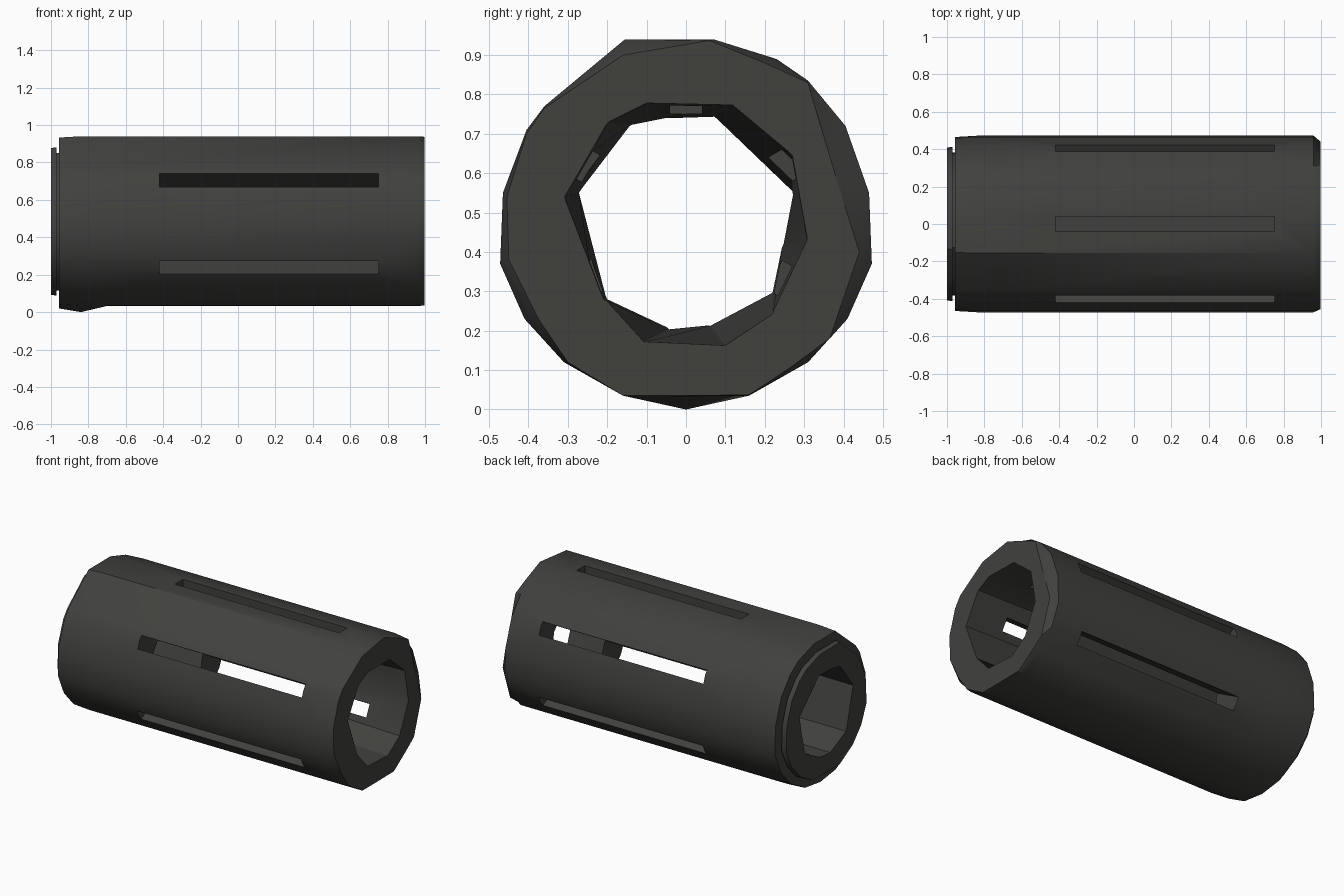
import bpy, bmesh, math
from mathutils import Matrix, Vector

if "Cube" in bpy.data.objects:
    bpy.data.objects.remove(bpy.data.objects["Cube"])

CZ = 0.472  # height of the tube axis

# cross-sections as (y, z), seen from the right end
BODY = [(-.155, .94), (.07, .94), (.23, .89), (.31, .835), (.405, .72), (.465, .55),
        (.472, .37), (.41, .23), (.31, .12), (.16, .035), (0, .033), (-.16, .035),
        (-.31, .12), (-.41, .23), (-.472, .37), (-.465, .55), (-.405, .71), (-.36, .77)]
MOUTH = [(-.16, .90), (.06, .937), (.2, .88), (.31, .83), (.345, .71), (.39, .56),
         (.44, .40), (.365, .18), (.27, .11), (.16, .037), (0, .035), (-.16, .035),
         (-.30, .12), (-.375, .23), (-.45, .38), (-.455, .54), (-.405, .70), (-.36, .765)]
BORE_RIGHT = [(-.2, .73), (-.1, .78), (.12, .775), (.27, .65), (.31, .43),
              (.22, .24), (.1, .16), (-.11, .17), (-.21, .28), (-.31, .54)]
BORE_LEFT = [(-.14, .72), (-.05, .738), (.07, .742), (.27, .55), (.245, .42),
             (.22, .3), (.06, .215), (-.04, .205), (-.2, .28), (-.27, .55)]


def scaled(ring, s):
    return [(y * s, CZ + (z - CZ) * s) for y, z in ring]


def with_bottom(ring, z):
    return [(y, z if y == 0 else h) for y, h in ring]


def loft(name, sections):
    bm = bmesh.new()
    rings = [[bm.verts.new((x, y, z)) for y, z in ring] for x, ring in sections]
    n = len(rings[0])
    for a, b in zip(rings, rings[1:]):
        for i in range(n):
            bm.faces.new((a[i], a[(i + 1) % n], b[(i + 1) % n], b[i]))
    bm.faces.new(rings[0])
    bm.faces.new(rings[-1])
    bmesh.ops.recalc_face_normals(bm, faces=bm.faces)
    return finish(name, bm)


def finish(name, bm):
    me = bpy.data.meshes.new(name)
    bm.to_mesh(me)
    bm.free()
    ob = bpy.data.objects.new(name, me)
    bpy.context.collection.objects.link(ob)
    return ob


# outer sleeve with the small collar and groove at the left end
sleeve = loft("sleeve", [
    (-1.0, scaled(BODY, .865)),
    (-.97, scaled(BODY, .875)),
    (-.97, scaled(BODY, .81)),
    (-.958, scaled(BODY, .81)),
    (-.958, with_bottom(scaled(BODY, .985), .02)),
    (-.84, with_bottom(BODY, 0)),
    (-.70, BODY),
    (.96, BODY),
    (.998, MOUTH),
])

# tapered bore cutter
bore = loft("bore_cutter", [(-1.1, BORE_LEFT), (1.1, BORE_RIGHT)])

# five radial slot cutters, none underneath
bm = bmesh.new()
for deg in (-30, 30, 90, 150, 210):
    m = (Matrix.Translation((.165, 0, CZ)) @ Matrix.Rotation(math.radians(deg), 4, 'X')
         @ Matrix.Translation((0, .40, 0)) @ Matrix.Diagonal((1.17, .44, .082, 1)))
    bmesh.ops.create_cube(bm, size=1, matrix=m)
slots = finish("slot_cutter", bm)

# cut, then remove the cutters
bpy.context.view_layer.objects.active = sleeve
sleeve.select_set(True)
for cutter in (bore, slots):
    mod = sleeve.modifiers.new("cut", 'BOOLEAN')
    mod.operation = 'DIFFERENCE'
    mod.solver = 'EXACT'
    mod.object = cutter
    cutter.hide_render = True
    bpy.ops.object.modifier_apply(modifier=mod.name)
    bpy.data.objects.remove(cutter)

# dark finish
mat = bpy.data.materials.new("dark_finish")
mat.diffuse_color = (.052, .052, .048, 1)
mat.use_nodes = True
mat.node_tree.nodes["Principled BSDF"].inputs["Base Color"].default_value = mat.diffuse_color
sleeve.data.materials.clear()
sleeve.data.materials.append(mat)
bpy.ops.object.shade_smooth_by_angle(angle=math.radians(30))
